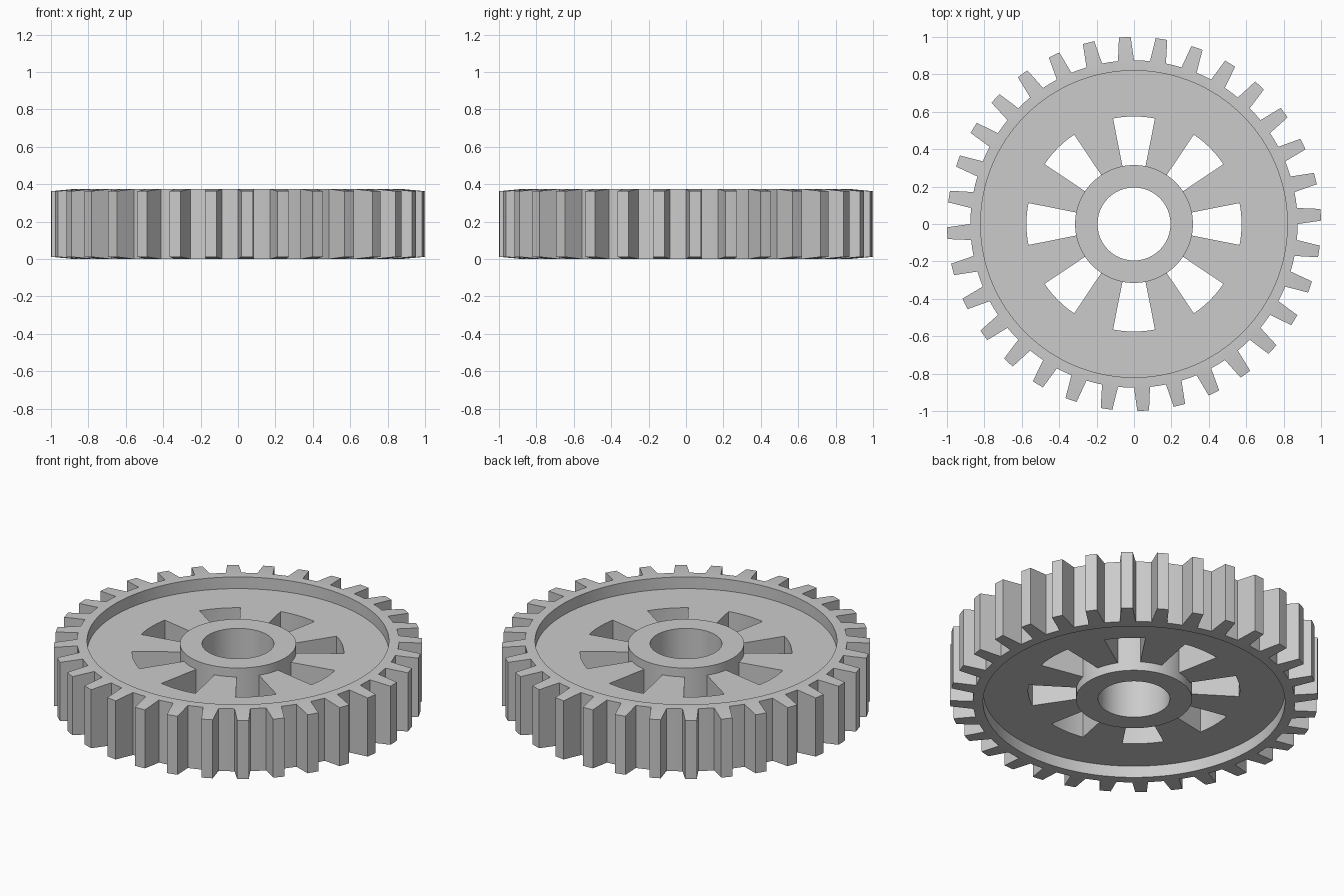
import bpy, bmesh
from math import cos, sin, pi, radians

if "Cube" in bpy.data.objects:
    bpy.data.objects.remove(bpy.data.objects["Cube"])

N, TEETH, H = 128, 32, 0.375      # angular columns, teeth, thickness
STEP = 2 * pi / N
TIP_R, TIP_DROP, TIP_HALF = 1.0, 0.012, radians(1.8)

# Half cross-section (radius, z): bore, hub, recessed web, window edge, rim, tooth root
PROFILE = [(0.195, 0.358), (0.315, 0.358), (0.315, 0.305), (0.575, 0.305),
           (0.82, 0.305), (0.82, H), (0.875, H)]
BORE, WIN_IN, WIN_OUT, ROOT = 0, 2, 3, 6

bm = bmesh.new()


def pair(r, a, z):
    """Matching top and bottom vertices."""
    x, y = r * cos(a), r * sin(a)
    return bm.verts.new((x, y, z)), bm.verts.new((x, y, H - z))


def caps(a, b, c, d):
    """Same quad on the top and bottom sides."""
    for s in (0, 1):
        bm.faces.new((a[s], b[s], c[s], d[s]))


def wall(a, b):
    """Upright quad joining the two sides."""
    bm.faces.new((a[0], b[0], b[1], a[1]))


def is_window(k):
    return (k + 4) % 16 < 8


rings = [[pair(r, k * STEP, z) for k in range(N)] for r, z in PROFILE]

for k in range(N):
    n = (k + 1) % N
    # Hub, web and rim surfaces
    for i in range(len(PROFILE) - 1):
        if i == WIN_IN and is_window(k):
            continue
        caps(rings[i][k], rings[i + 1][k], rings[i + 1][n], rings[i][n])
    # Bore and window walls
    wall(rings[BORE][k], rings[BORE][n])
    if is_window(k):
        wall(rings[WIN_IN][k], rings[WIN_IN][n])
        wall(rings[WIN_OUT][k], rings[WIN_OUT][n])
    if is_window(k) != is_window(k - 1):
        wall(rings[WIN_IN][k], rings[WIN_OUT][k])
    # Gaps between teeth
    if k % 4 >= 2:
        wall(rings[ROOT][k], rings[ROOT][n])

# Tapered teeth, with ends sloping slightly inwards
for t in range(TEETH):
    base = [rings[ROOT][(4 * t + j) % N] for j in range(3)]
    mid = (4 * t + 1) * STEP
    tip = [pair(TIP_R, mid + j * TIP_HALF, H - TIP_DROP) for j in (-1, 0, 1)]
    for j in (0, 1):
        caps(base[j], tip[j], tip[j + 1], base[j + 1])
        wall(tip[j], tip[j + 1])
    wall(base[0], tip[0])
    wall(base[2], tip[2])

bmesh.ops.recalc_face_normals(bm, faces=bm.faces[:])
mesh = bpy.data.meshes.new("gear_wheel")
bm.to_mesh(mesh)
bm.free()
gear = bpy.data.objects.new("gear_wheel", mesh)
bpy.context.collection.objects.link(gear)

bpy.context.view_layer.objects.active = gear
gear.select_set(True)
bpy.ops.object.shade_smooth_by_angle(angle=radians(30))
